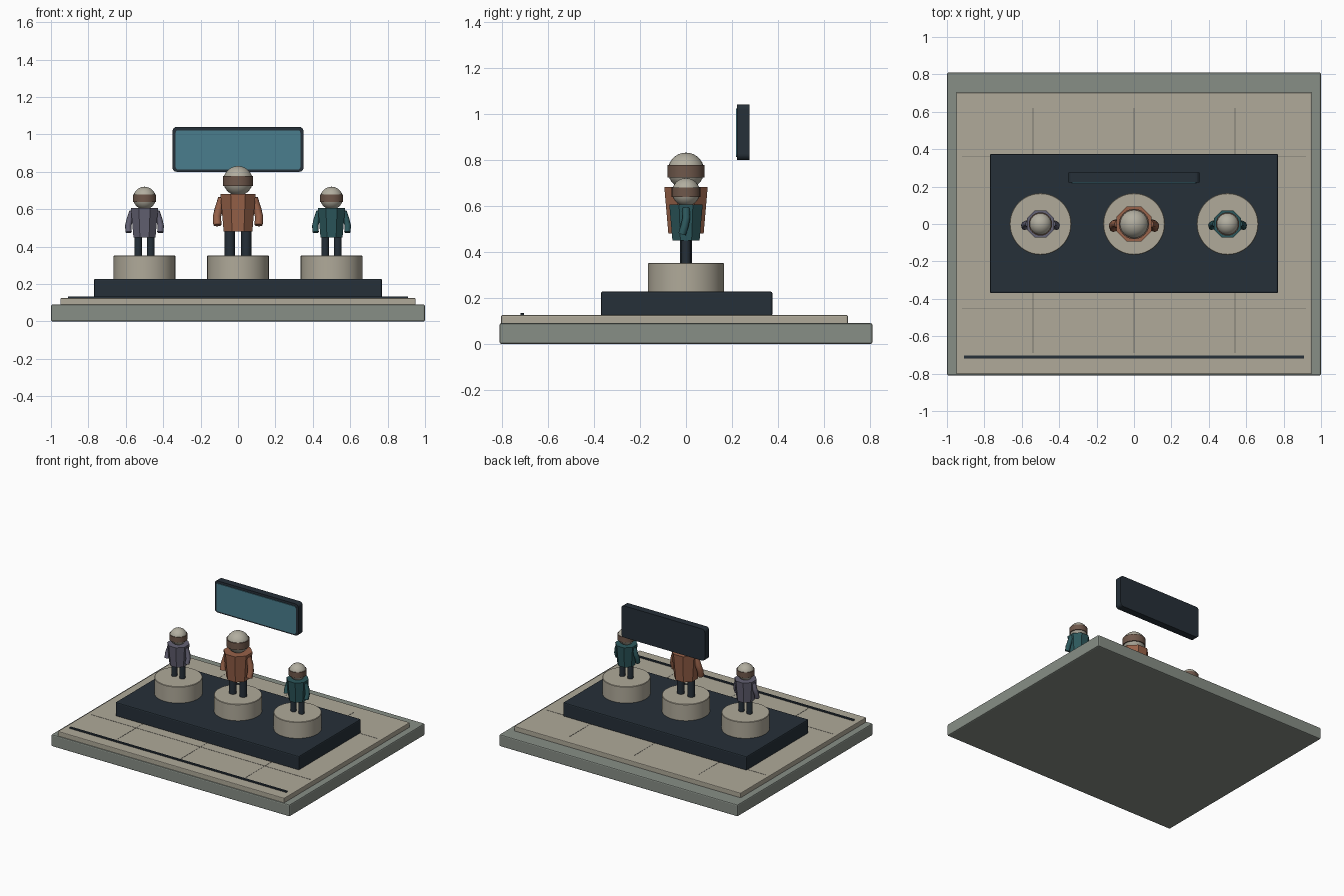
import bpy, math
from mathutils import Vector

if "Cube" in bpy.data.objects:
    bpy.data.objects.remove(bpy.data.objects["Cube"])


def material(name, rgb):
    m = bpy.data.materials.new(name)
    m.diffuse_color = [(c / 255) ** 2.2 for c in rgb] + [1]
    m.use_nodes = True
    m.node_tree.nodes["Principled BSDF"].inputs["Base Color"].default_value = m.diffuse_color
    return m


STONE = material("grey_stone", (134, 141, 133))
SAND = material("sand", (174, 168, 152))
DARK = material("dark_slate", (42, 51, 59))
SEAM = material("seam", (120, 118, 110))
GLASS = material("teal_glass", (75, 125, 140))
SKIN = material("pale_stone", (176, 172, 158))
BAND = material("brown_band", (110, 88, 76))
RUST = material("rust", (150, 98, 75))
PURPLE = material("purple", (100, 98, 115))
TEAL = material("teal", (48, 88, 92))


def finish(name, mat, smooth=False):
    o = bpy.context.object
    o.name = name
    o.data.materials.append(mat)
    if smooth:
        bpy.ops.object.shade_smooth_by_angle(angle=math.radians(35))
    return o


def bevel(o, width, segments=2):
    b = o.modifiers.new("bevel", 'BEVEL')
    b.width, b.segments = width, segments


def box(name, lo, hi, mat, bev=0):
    lo, hi = Vector(lo), Vector(hi)
    bpy.ops.mesh.primitive_cube_add(size=1, location=(lo + hi) / 2)
    bpy.context.object.scale = hi - lo
    bpy.ops.object.transform_apply(location=False, rotation=False, scale=True)
    o = finish(name, mat)
    if bev:
        bevel(o, bev)
    return o


def cone(name, r1, r2, z1, z2, x, mat, sides, turn=0.0, smooth=True):
    bpy.ops.mesh.primitive_cone_add(vertices=sides, radius1=r1, radius2=r2, depth=z2 - z1,
                                    location=(x, 0, (z1 + z2) / 2), rotation=(0, 0, turn))
    return finish(name, mat, smooth)


def panel(name, hw, z1, z2, y1, y2, r, mat):
    # upright slab with only its four face corners rounded
    o = box(name, (-hw, y1, z1), (hw, y2, z2), mat)
    w = o.data.attributes.new("bevel_weight_edge", 'FLOAT', 'EDGE')
    for e in o.data.edges:
        a, b = (o.data.vertices[i].co for i in e.vertices)
        w.data[e.index].value = 1.0 if abs(a.y - b.y) > 1e-4 else 0.0
    bevel(o, r, 4)
    o.modifiers["bevel"].limit_method = 'WEIGHT'
    return o


# stage
box("base_slab", (-1, -0.81, 0), (1, 0.81, 0.09), STONE, 0.008)
box("floor_panel", (-0.95, -0.803, 0.085), (0.95, 0.703, 0.125), SAND, 0.005)
box("plinth", (-0.77, -0.37, 0.12), (0.77, 0.375, 0.228), DARK, 0.008)
box("front_strip", (-0.91, -0.72, 0.12), (0.91, -0.703, 0.134), DARK, 0.003)

# floor seams
for i, x in enumerate((-0.54, 0, 0.54)):
    box(f"seam_long_{i}", (x - 0.002, -0.69, 0.12), (x + 0.002, 0.62, 0.1262), SEAM)
for i, y in enumerate((-0.45, 0.36)):
    box(f"seam_cross_{i}", (-0.92, y - 0.002, 0.12), (0.92, y + 0.002, 0.1262), SEAM)

# floating screen
panel("screen_frame", 0.35, 0.80, 1.04, 0.222, 0.275, 0.022, DARK)
panel("screen_glass", 0.333, 0.812, 1.022, 0.217, 0.24, 0.012, GLASS)


def figure(tag, x, s, mat):
    def z(h):
        return 0.35 + h * s
    # pedestal
    p = cone(f"pedestal_{tag}", 0.165, 0.165, 0.22, 0.352, x, SAND, 48)
    bevel(p, 0.003, 1)
    # torso, head and head band
    cone(f"torso_{tag}", 0.083 * s, 0.102 * s, z(0.13), z(0.332), x, mat, 8, math.pi / 8, False)
    bpy.ops.mesh.primitive_uv_sphere_add(segments=24, ring_count=14, radius=0.079 * s,
                                         location=(x, 0, z(0.402)))
    finish(f"head_{tag}", SKIN, True)
    cone(f"head_band_{tag}", 0.081 * s, 0.081 * s, z(0.374), z(0.427), x, BAND, 24)
    for side, d in (("left", -1), ("right", 1)):
        # leg
        cone(f"{side}_leg_{tag}", 0.027 * s, 0.027 * s, z(0), z(0.15),
             x + d * 0.044 * s, DARK, 12)
        # bent arm
        c = bpy.data.curves.new(f"{side}_arm_{tag}", 'CURVE')
        c.dimensions = '3D'
        c.bevel_depth, c.bevel_resolution, c.use_fill_caps = 0.022 * s, 2, True
        sp = c.splines.new('POLY')
        pts = ((0.084, 0, 0.31), (0.102, 0.002, 0.255), (0.113, -0.008, 0.21), (0.110, -0.022, 0.165))
        sp.points.add(len(pts) - 1)
        for q, (px, py, h) in zip(sp.points, pts):
            q.co = (x + d * px * s, py * s, z(h), 1)
        c.materials.append(mat)
        bpy.context.collection.objects.link(bpy.data.objects.new(c.name, c))


figure("left", -0.5, 0.77, PURPLE)
figure("centre", 0, 1.0, RUST)
figure("right", 0.5, 0.77, TEAL)
